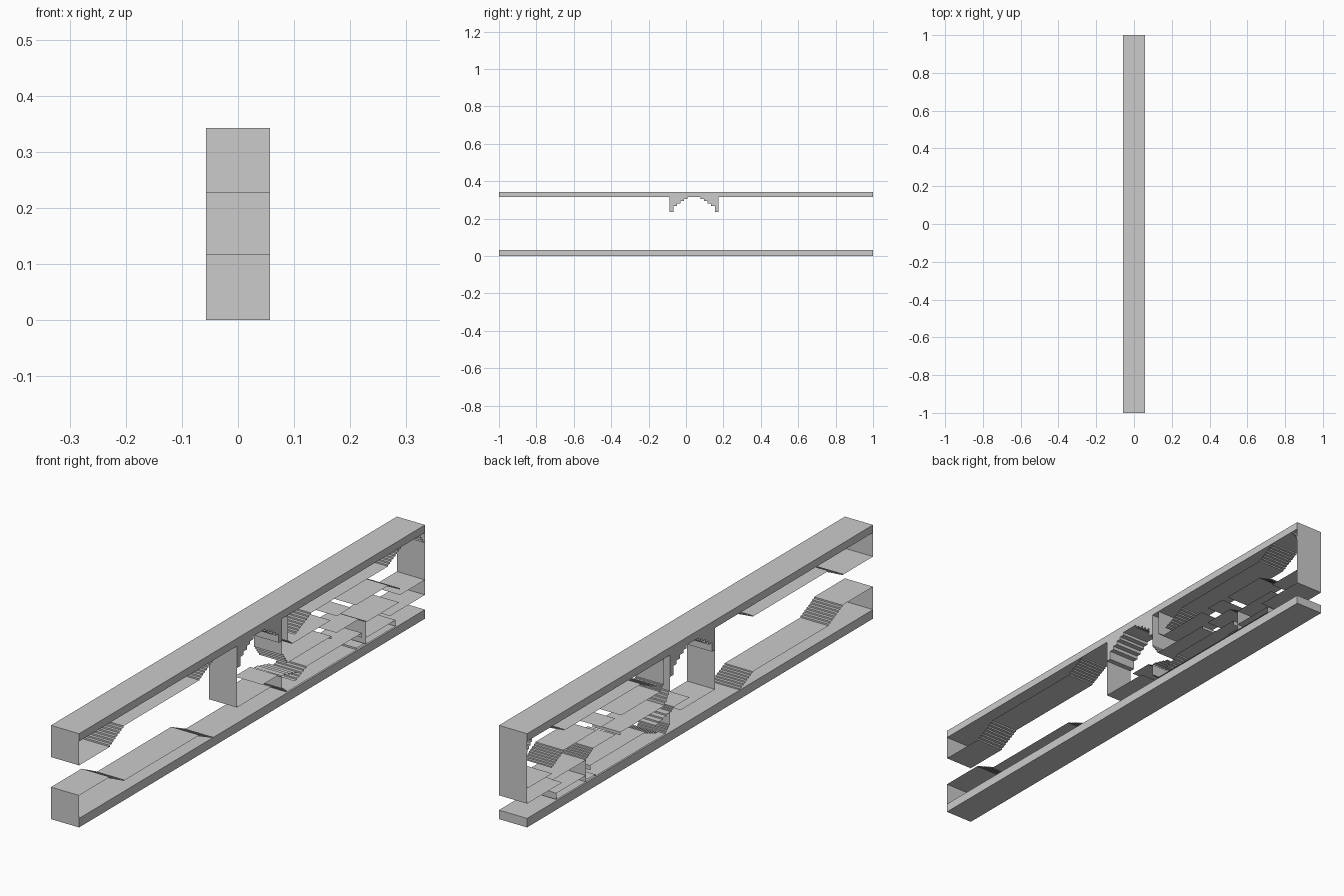
import bpy, bmesh

if "Cube" in bpy.data.objects:
    bpy.data.objects.remove(bpy.data.objects["Cube"])

W = 0.057  # half width of the slice


def make(name, bm):
    bmesh.ops.remove_doubles(bm, verts=bm.verts, dist=1e-5)
    mesh = bpy.data.meshes.new(name)
    bm.to_mesh(mesh)
    bm.free()
    ob = bpy.data.objects.new(name, mesh)
    bpy.context.collection.objects.link(ob)


def box(name, y0, y1, z0, z1):
    bm = bmesh.new()
    bmesh.ops.create_cube(bm, size=1)
    for v in bm.verts:
        v.co = (v.co.x * 2 * W, (y0 + y1) / 2 + v.co.y * (y1 - y0),
                (z0 + z1) / 2 + v.co.z * (z1 - z0))
    make(name, bm)


def sheet(name, pts, steps=8):
    """Thin sheet swept across the width; sloping runs become small stairs."""
    path = [pts[0]]
    for (y0, z0), (y1, z1) in zip(pts, pts[1:]):
        if abs(y1 - y0) < 1e-4 or abs(z1 - z0) < 1e-4:
            path.append((y1, z1))
            continue
        for i in range(steps):
            y = y0 + (y1 - y0) * (i + 1) / steps
            path.append((y, z0 + (z1 - z0) * i / steps))
            path.append((y, z0 + (z1 - z0) * (i + 1) / steps))
    bm = bmesh.new()
    rows = [(bm.verts.new((-W, y, z)), bm.verts.new((W, y, z))) for y, z in path]
    for a, b in zip(rows, rows[1:]):
        bm.faces.new((a[0], a[1], b[1], b[0]))
    make(name, bm)


# Floor and roof slabs
box("floor_slab", -1, 1, 0, 0.033)
box("roof_slab", -1, 1, 0.315, 0.343)

# Open end: stepped ceiling and floor with their end walls
sheet("left_ceiling", [(-1, 0.315), (-1, 0.227), (-.834, 0.227), (-.743, 0.273),
                       (-.315, 0.273), (-.23, 0.315)])
sheet("left_floor", [(-1, 0.033), (-1, 0.117), (-.834, 0.117), (-.743, 0.072),
                     (-.315, 0.072), (-.23, 0.033)])

# Central shaft walls and landings
sheet("shaft_left", [(-.087, 0.315), (-.087, 0.09), (0.112, 0.09)])
sheet("shaft_right_upper", [(0.173, 0.315), (0.173, 0.183), (0.203, 0.142), (0.46, 0.142),
                            (0.46, 0.131)], 4)
sheet("shaft_right_lower", [(0.06, 0.117), (0.144, 0.117), (0.173, 0.1), (0.173, 0.06),
                            (0.2, 0.037), (0.83, 0.037), (0.83, 0.06), (0.66, 0.06)], 4)
sheet("landing_steps", [(0.173, 0.106), (0.257, 0.084)], 4)

# Stepped corner blocks below the roof of the shaft
for i, depth in enumerate((0.235, 0.268, 0.281, 0.294, 0.304)):
    d = i * 0.019
    box(f"shaft_corner_left_{i}", -.087 + d, -.068 + d, depth, 0.315)
    box(f"shaft_corner_right_{i}", 0.154 - d, 0.173 - d, depth, 0.315)

# Upper right chamber
sheet("right_ceiling", [(0.245, 0.23), (0.34, 0.273), (0.775, 0.273), (0.86, 0.315)])
sheet("right_upper_floor_a", [(0.208, 0.315), (0.208, 0.22), (0.23, 0.202), (0.455, 0.202)], 4)
sheet("right_upper_floor_b", [(0.49, 0.204), (0.572, 0.204)])
sheet("right_upper_floor_c", [(0.6, 0.202), (0.78, 0.202), (0.855, 0.162)])
sheet("right_ledge", [(0.855, 0.142), (1, 0.142)])

# Closed end wall with chamfered top corner
sheet("end_wall", [(1, 0.315), (1, 0.087), (0.797, 0.087)])
sheet("end_chamfer", [(0.965, 0.315), (0.997, 0.272)], 4)

# Lower right chamber
sheet("right_mid_floor", [(0.487, 0.144), (0.61, 0.144), (0.66, 0.117), (0.85, 0.117)], 6)
sheet("right_partition", [(0.66, 0.117), (0.66, 0.037)])
sheet("right_lower_ceiling", [(0.245, 0.06), (0.315, 0.087), (0.635, 0.087), (0.635, 0.07)], 5)
sheet("right_lower_step", [(0.605, 0.037), (0.605, 0.043), (0.65, 0.043)])
